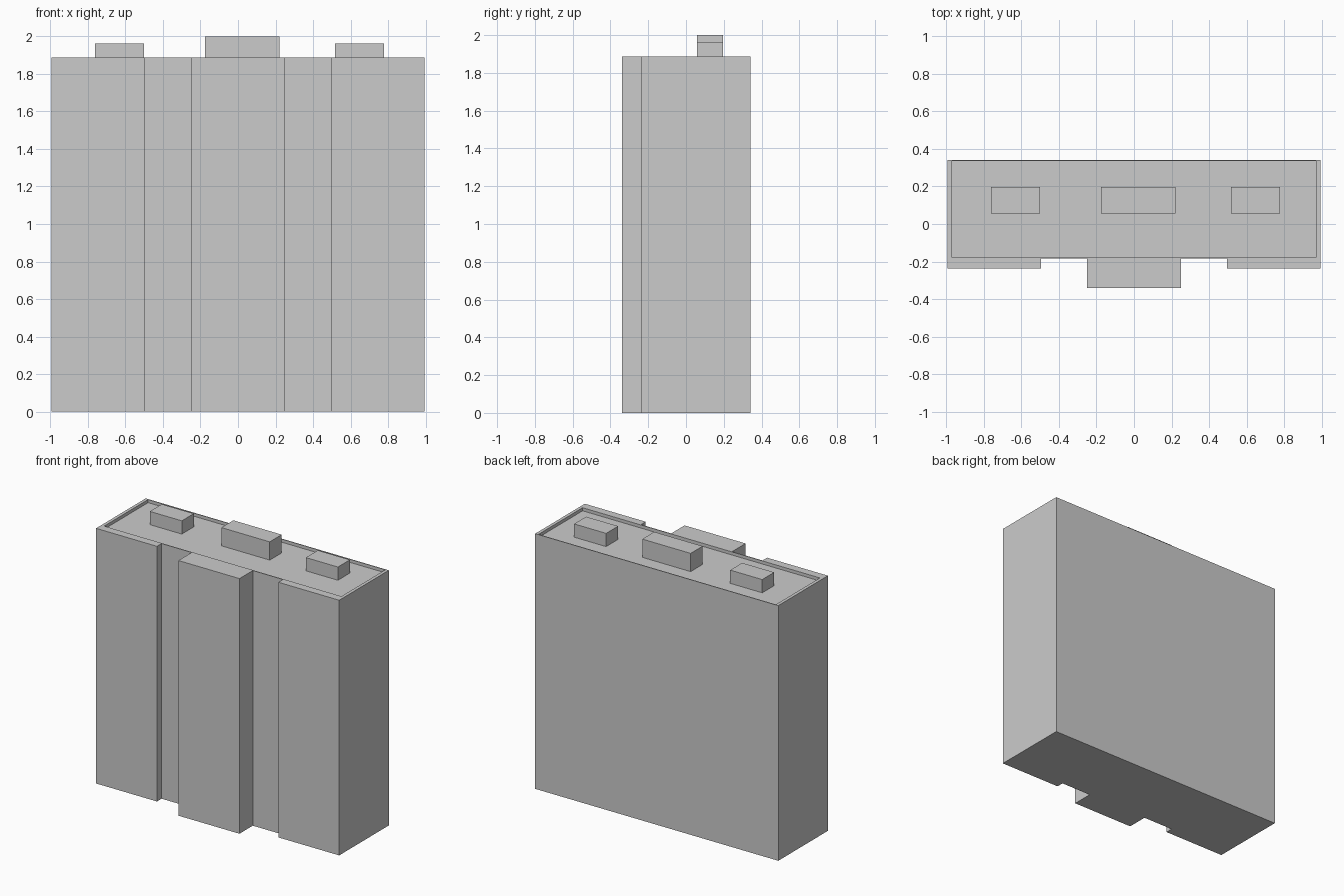
import bpy, bmesh

if "Cube" in bpy.data.objects:
    bpy.data.objects.remove(bpy.data.objects["Cube"])

WALL_TOP, ROOF = 1.888, 1.865


def prism(name, outline, z0, z1):
    """Extrude a closed xy outline from z0 to z1."""
    bm = bmesh.new()
    base = bm.faces.new([bm.verts.new((x, y, z0)) for x, y in outline])
    top = bmesh.ops.extrude_face_region(bm, geom=[base])["geom"]
    verts = [v for v in top if isinstance(v, bmesh.types.BMVert)]
    bmesh.ops.translate(bm, verts=verts, vec=(0, 0, z1 - z0))
    bmesh.ops.recalc_face_normals(bm, faces=bm.faces[:])
    mesh = bpy.data.meshes.new(name)
    bm.to_mesh(mesh)
    bm.free()
    obj = bpy.data.objects.new(name, mesh)
    bpy.context.collection.objects.link(obj)
    return obj


def box(name, x0, x1, y0, y1, z0, z1):
    return prism(name, [(x0, y0), (x1, y0), (x1, y1), (x0, y1)], z0, z1)


# Building body: mirrored floor plan with two front recesses
half = [(0.25, -0.34), (0.25, -0.184), (0.497, -0.184),
        (0.497, -0.238), (0.995, -0.238), (0.995, 0.342)]
plan = half + [(-x, y) for x, y in reversed(half)]
body = prism("building_body", plan, 0, WALL_TOP)

# Sunken roof behind a thin parapet
cutter = box("roof_cutter", -0.971, 0.971, -0.178, 0.336, ROOF, 2.2)
cutter.hide_render = True
cut = body.modifiers.new("sunken_roof", 'BOOLEAN')
cut.operation = 'DIFFERENCE'
cut.solver = 'EXACT'
cut.object = cutter
bpy.context.view_layer.objects.active = body
bpy.ops.object.modifier_apply(modifier=cut.name)
bpy.data.objects.remove(cutter)

# Rooftop housings
for name, x0, x1, top in [("left_roof_housing", -0.762, -0.5, 1.963),
                          ("centre_roof_housing", -0.176, 0.22, 2.0),
                          ("right_roof_housing", 0.516, 0.778, 1.963)]:
    box(name, x0, x1, 0.057, 0.197, ROOF, top)
